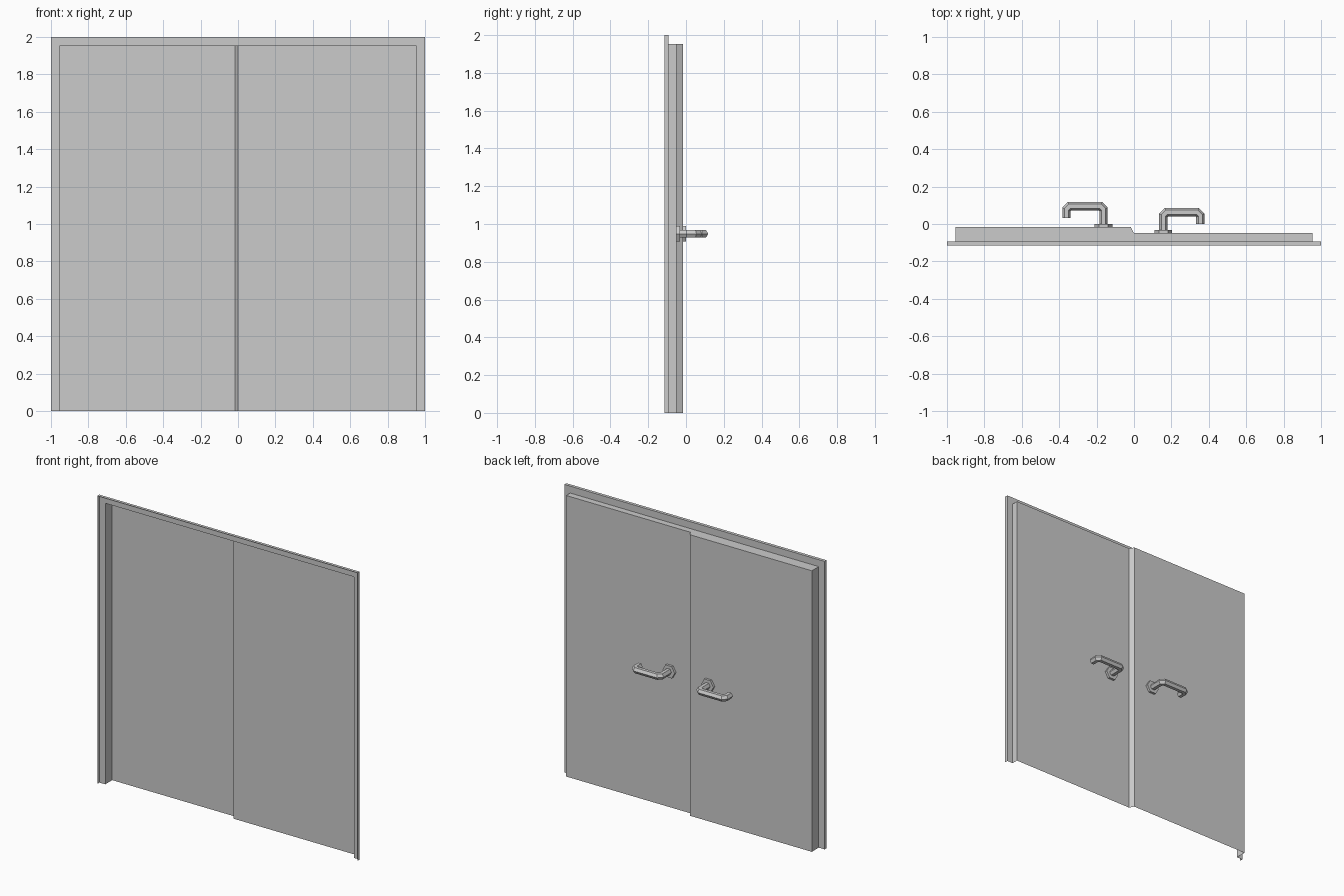
import bpy, bmesh, math
from mathutils import Vector

old = bpy.data.objects.get("Cube")
if old:
    bpy.data.objects.remove(old)

grey = bpy.data.materials.new("door grey")
grey.use_nodes = True
COLOUR = (0.6, 0.6, 0.6, 1)
grey.diffuse_color = COLOUR
grey.node_tree.nodes["Principled BSDF"].inputs["Base Color"].default_value = COLOUR


def finish(name, bm):
    bmesh.ops.recalc_face_normals(bm, faces=bm.faces)
    mesh = bpy.data.meshes.new(name)
    bm.to_mesh(mesh)
    bm.free()
    mesh.materials.append(grey)
    obj = bpy.data.objects.new(name, mesh)
    bpy.context.collection.objects.link(obj)
    return obj


def loft(name, rings, closed=False):
    """Skin a row of equal rings; closed rings are capped at both ends."""
    bm = bmesh.new()
    rows = [[bm.verts.new(p) for p in ring] for ring in rings]
    n = len(rows[0])
    for a, b in zip(rows, rows[1:]):
        for i in range(n if closed else n - 1):
            j = (i + 1) % n
            bm.faces.new((a[i], a[j], b[j], b[i]))
    if closed:
        bm.faces.new(rows[0])
        bm.faces.new(rows[-1])
    return finish(name, bm)


# Key depths and sizes of the folded sheet frame and its two leaves
LIP, FLANGE = -0.115, -0.093
RIGHT_Y, LEFT_Y = -0.017, -0.049
HALF, HEAD = 0.955, 1.952
SEAM = -0.017


def arch(half, head, right_y, left_y):
    """Up the right jamb, across the head past the seam, down the left jamb."""
    return [(-half, right_y, 0), (-half, right_y, head), (SEAM, right_y, head),
            (0, left_y, head), (half, left_y, head), (half, left_y, 0)]


# Frame: outer lip, flange and reveal
loft("door_frame", [arch(1, 2, LIP, LIP), arch(1, 2, FLANGE, FLANGE),
                    arch(HALF, HEAD, FLANGE, FLANGE),
                    arch(HALF, HEAD, RIGHT_Y, LEFT_Y)])

# Leaves and the slanted meeting edge between them
corners = [(-HALF, RIGHT_Y), (SEAM, RIGHT_Y), (0, LEFT_Y), (HALF, LEFT_Y)]
for name, a, b in zip(("right_leaf", "meeting_edge", "left_leaf"), corners, corners[1:]):
    loft(name, [[(*a, 0), (*b, 0)], [(*a, HEAD), (*b, HEAD)]])

# Lever handles: six-sided rose and a mitred six-sided tube
HANDLE_Z = 0.948


def hexagon(centre, across, radius):
    """Ring spanned by the vector across and the z axis."""
    ring = []
    for k in range(6):
        a = k * math.pi / 3
        ring.append(centre + across * radius * math.cos(a)
                    + Vector((0, 0, radius * math.sin(a))))
    return ring


def handle(side, x, y, direction):
    base = Vector((x, y, HANDLE_Z))
    along = Vector((direction, 0, 0))
    out = Vector((0, 1, 0))
    loft(side + "_handle_rose",
         [hexagon(base, along, 0.047), hexagon(base + out * 0.016, along, 0.047)], True)

    reach, depth, cut = 0.198, 0.112, 0.017
    path = [base + along * u + out * v for u, v in (
        (0, 0.01), (0, depth - cut), (cut, depth), (reach - cut, depth),
        (reach, depth - cut), (reach, 0.05))]
    rings = []
    for i, p in enumerate(path):
        before = (p - path[max(i - 1, 0)]).normalized()
        after = (path[min(i + 1, len(path) - 1)] - p).normalized()
        tangent = (before + after).normalized()
        across = tangent.cross(Vector((0, 0, 1)))
        bend = tangent.dot(after if after.length else before)
        rings.append(hexagon(p, across / bend, 0.0225))
    loft(side + "_handle_lever", rings, True)


handle("right", -0.163, RIGHT_Y, -1)
handle("left", 0.157, LEFT_Y, 1)
